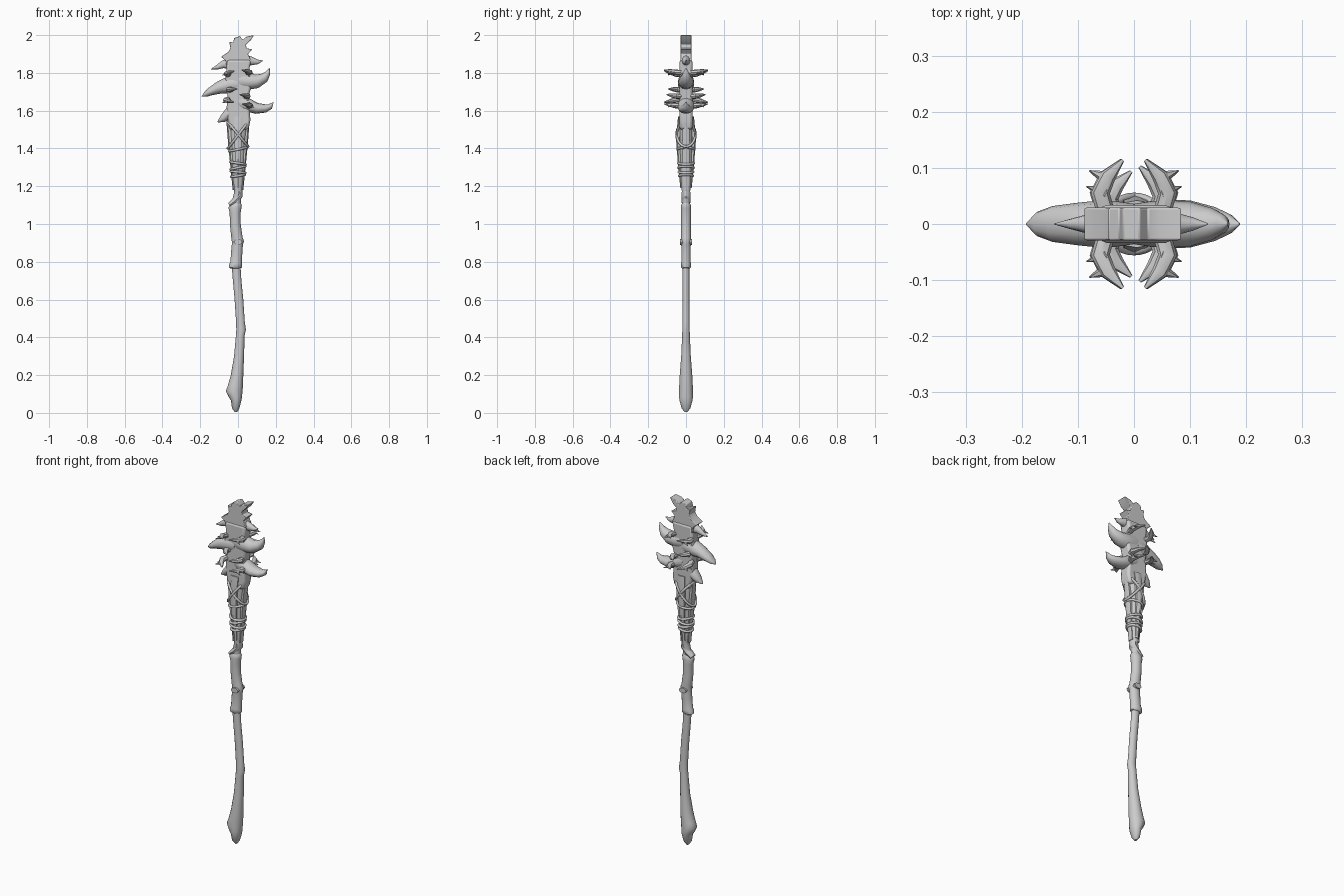
import bpy, bmesh, math
from mathutils import Vector


def finish(name, bm, angle=40):
    bmesh.ops.recalc_face_normals(bm, faces=bm.faces)
    me = bpy.data.meshes.new(name)
    bm.to_mesh(me)
    bm.free()
    ob = bpy.data.objects.new(name, me)
    bpy.context.collection.objects.link(ob)
    bpy.ops.object.select_all(action='DESELECT')
    ob.select_set(True)
    bpy.context.view_layer.objects.active = ob
    bpy.ops.object.shade_smooth_by_angle(angle=math.radians(angle))
    return ob


def loft(name, pts, radii, side=(0, 1, 0), n=12, angle=40):
    """Tube through pts; radii = (in-plane, along side) at each point."""
    bm = bmesh.new()
    pts = [Vector(p) for p in pts]
    b = Vector(side)
    rings = []
    for i, p in enumerate(pts):
        t = pts[min(i + 1, len(pts) - 1)] - pts[max(i - 1, 0)]
        u = t.cross(b).normalized()
        ru, rb = radii[i]
        rings.append([bm.verts.new(p + u * ru * math.cos(a) + b * rb * math.sin(a))
                      for a in (2 * math.pi * k / n for k in range(n))])
    for r0, r1 in zip(rings, rings[1:]):
        for k in range(n):
            bm.faces.new((r0[k], r0[(k + 1) % n], r1[(k + 1) % n], r1[k]))
    bm.faces.new(rings[0])
    bm.faces.new(rings[-1])
    return finish(name, bm, angle)


def shaft(name, rows, n=14):
    """Upright tube from rows of (z, left x, right x, half depth)."""
    bm = bmesh.new()
    rings = []
    for z, l, r, d in rows:
        rings.append([bm.verts.new(((l + r) / 2 + (r - l) / 2 * math.cos(a), d * math.sin(a), z))
                      for a in (2 * math.pi * k / n for k in range(n))])
    for r0, r1 in zip(rings, rings[1:]):
        for k in range(n):
            bm.faces.new((r0[k], r0[(k + 1) % n], r1[(k + 1) % n], r1[k]))
    bm.faces.new(rings[0])
    bm.faces.new(rings[-1])
    return finish(name, bm, 50)


def plate(name, outline, half, bevel=0.006):
    """Front-view outline extruded through the depth."""
    bm = bmesh.new()
    f = bm.faces.new([bm.verts.new((x, -half, z)) for x, z in outline])
    out = bmesh.ops.extrude_face_region(bm, geom=[f])
    bmesh.ops.translate(bm, vec=(0, 2 * half, 0),
                        verts=[v for v in out['geom'] if isinstance(v, bmesh.types.BMVert)])
    ob = finish(name, bm, 35)
    m = ob.modifiers.new('bevel', 'BEVEL')
    m.width = bevel
    m.segments = 2
    return ob


def cord(name, pts, r=0.007, closed=False):
    cu = bpy.data.curves.new(name, 'CURVE')
    cu.dimensions = '3D'
    cu.bevel_depth = r
    cu.bevel_resolution = 2
    s = cu.splines.new('POLY')
    s.points.add(len(pts) - 1)
    for q, p in zip(s.points, pts):
        q.co = (*p, 1)
    s.use_cyclic_u = closed
    ob = bpy.data.objects.new(name, cu)
    bpy.context.collection.objects.link(ob)


# Handle, bark grip and neck
shaft('handle', [(0.005, -0.018, -0.004, 0.008), (0.025, -0.032, 0.008, 0.024), (0.065, -0.037, 0.018, 0.035),
                 (0.085, -0.05, 0.021, 0.038), (0.115, -0.065, 0.024, 0.038), (0.14, -0.055, 0.026, 0.037),
                 (0.2, -0.038, 0.028, 0.034), (0.3, -0.021, 0.032, 0.026), (0.41, -0.011, 0.035, 0.021),
                 (0.44, -0.009, 0.042, 0.02), (0.48, -0.01, 0.036, 0.019), (0.6, -0.018, 0.028, 0.018),
                 (0.7, -0.027, 0.018, 0.018), (0.8, -0.035, 0.012, 0.018)])
shaft('grip', [(0.765, -0.04, 0.012, 0.02), (0.77, -0.048, 0.02, 0.026), (0.79, -0.046, 0.021, 0.027),
               (0.80, -0.04, 0.02, 0.025), (0.86, -0.036, 0.024, 0.025), (0.89, -0.033, 0.026, 0.026),
               (0.91, -0.033, 0.032, 0.026), (0.93, -0.036, 0.024, 0.026), (1.0, -0.043, 0.014, 0.026),
               (1.06, -0.044, 0.014, 0.027), (1.085, -0.05, 0.018, 0.028), (1.1, -0.046, 0.02, 0.026),
               (1.11, -0.035, 0.015, 0.02)])
loft('grip_knot', [(0, -0.033, 0.905), (0, 0.033, 0.905)], [(0.022, 0.015)] * 2, side=(0, 0, 1))
shaft('neck', [(1.08, -0.04, 0.012, 0.022), (1.13, -0.03, 0.016, 0.021), (1.17, -0.02, 0.022, 0.022),
               (1.2, -0.026, 0.027, 0.026), (1.25, -0.034, 0.032, 0.03), (1.35, -0.037, 0.036, 0.034),
               (1.45, -0.043, 0.044, 0.037), (1.56, -0.046, 0.055, 0.036)])
loft('bark_curl', [(-0.045, 0, 1.1), (-0.018, 0, 1.12), (0.01, 0, 1.15), (0.008, 0, 1.2)],
     [(0.012, 0.02), (0.018, 0.024), (0.016, 0.024), (0.012, 0.02)])

# Splints under the bindings
for s in (-1, 1):
    loft('side_splint', [(s * 0.02, 0, 1.18), (s * 0.028, 0, 1.3), (s * 0.038, 0, 1.42), (s * 0.05, 0, 1.55)],
         [(0.008, 0.016), (0.012, 0.02), (0.014, 0.024), (0.012, 0.018)], n=6)
    loft('face_splint', [(0, s * 0.022, 1.19), (0, s * 0.032, 1.32), (0, s * 0.04, 1.45), (0.005, s * 0.034, 1.57)],
         [(0.008, 0.012), (0.011, 0.016), (0.013, 0.022), (0.008, 0.026)], side=(1, 0, 0), n=6)

# Cord bindings: level wraps and crossing lashes
for z, tilt, rx, ry in [(1.255, .006, .036, .036), (1.275, -.004, .038, .038), (1.298, .008, .039, .04),
                        (1.322, -.006, .04, .041), (1.395, .01, .047, .045),
                        (1.47, .07, .054, .049), (1.475, -.065, .054, .049)]:
    ring = [(rx * math.cos(a), ry * math.sin(a), z + tilt * math.cos(a))
            for a in (2 * math.pi * k / 28 for k in range(28))]
    cord('cord_wrap', ring, closed=True)

# Flat head core and jagged crown
plate('head_core', [(-0.045, 1.5), (0.055, 1.5), (0.066, 1.55), (0.062, 1.6), (0.058, 1.68), (0.068, 1.72),
                    (0.066, 1.78), (0.06, 1.82), (0.07, 1.87), (-0.06, 1.87), (-0.06, 1.8), (-0.07, 1.75),
                    (-0.055, 1.68), (-0.06, 1.62), (-0.055, 1.56)], 0.034, 0.012)
plate('crown', [(-0.06, 1.83), (0.06, 1.83), (0.068, 1.87), (0.053, 1.9), (0.075, 1.925), (0.045, 1.93),
                (0.042, 1.95), (0.065, 1.97), (0.085, 2.0), (0.045, 1.992), (0.025, 1.975), (0.01, 1.995),
                (-0.02, 1.985), (-0.026, 1.96), (-0.046, 1.965), (-0.04, 1.93), (-0.052, 1.91), (-0.09, 1.885),
                (-0.065, 1.865)], 0.029, 0.003)

# Horns in the plane of the head: path and radii
horns = {
    'upper_right_spike': ([(.03, 1.87), (.075, 1.862), (.105, 1.858), (.132, 1.865)], [(.03, .025), (.022, .02), (.012, .012), (.001, .001)]),
    'upper_left_spike': ([(-.03, 1.85), (-.08, 1.845), (-.11, 1.83), (-.142, 1.82)], [(.035, .025), (.02, .018), (.012, .01), (.001, .001)]),
    'right_horn': ([(.0, 1.76), (.05, 1.755), (.1, 1.755), (.14, 1.775), (.158, 1.8), (.167, 1.825)], [(.05, .036), (.045, .043), (.036, .04), (.026, .028), (.014, .016), (.001, .002)]),
    'lower_right_horn': ([(.0, 1.65), (.05, 1.63), (.1, 1.612), (.145, 1.612), (.17, 1.622), (.188, 1.645)], [(.045, .036), (.036, .044), (.029, .042), (.022, .03), (.015, .018), (.001, .002)]),
    'left_horn': ([(.0, 1.74), (-.05, 1.735), (-.1, 1.722), (-.145, 1.702), (-.172, 1.686), (-.192, 1.675)], [(.05, .036), (.045, .043), (.033, .038), (.022, .032), (.014, .022), (.001, .002)]),
    'lower_left_spike': ([(-.01, 1.61), (-.05, 1.585), (-.08, 1.557), (-.107, 1.54)], [(.04, .034), (.028, .034), (.02, .024), (.003, .004)])}
for name, (path, rad) in horns.items():
    loft(name, [(x, 0, z) for x, z in path], rad, n=12, angle=50)

# Barbed claws on both faces: side of head, base x, root z, tip z, length scale
for s in (-1, 1):
    for h, x, z, dz, k in [(-1, .05, 1.79, .02, 1), (1, .05, 1.8, .015, 1), (-1, .035, 1.71, .005, .82),
                           (-1, .052, 1.66, -.015, 1), (1, .052, 1.625, .01, 1), (1, .04, 1.675, .01, .9)]:
        path = [(h * x, s * .02, z), (h * (x + .01), s * .055 * k, z + dz * .2),
                (h * (x - .004), s * .085 * k, z + dz * .6), (h * (x - .03), s * .114 * k, z + dz)]
        loft('claw', path, [(.016, .014), (.017, .015), (.014, .011), (.003, .003)], side=(0, 0, 1), n=8)
        if k == 1:
            for y, l in ((.055, .027), (.083, .022)):
                loft('claw_barb', [(h * x, s * y, z + dz * .5), (h * (x + l + .006), s * (y + .012), z + dz * .5 - .012)],
                     [(.012, .009), (.001, .001)], side=(0, 0, 1), n=6)
